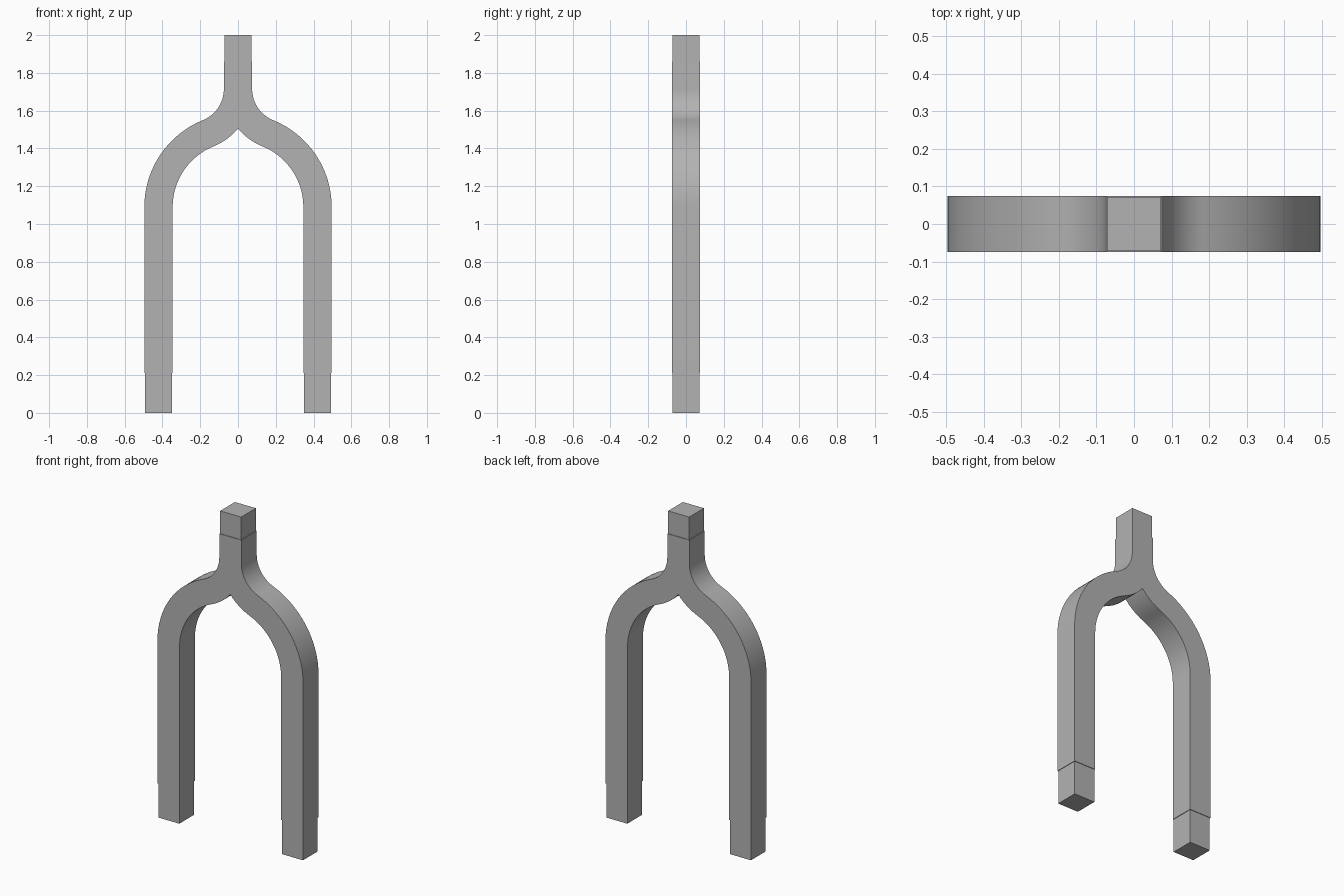
import bpy, bmesh
from math import sin, cos, acos, radians

cube = bpy.data.objects.get("Cube")
if cube:
    bpy.data.objects.remove(cube, do_unlink=True)

grey = bpy.data.materials.new("plain_grey")
grey.use_nodes = True
colour = (0.45, 0.45, 0.45, 1)
grey.diffuse_color = colour
grey.node_tree.nodes["Principled BSDF"].inputs["Base Color"].default_value = colour

HALF = 0.075            # half thickness of the square bar
LEG_X = 0.421           # leg centre line, also the shoulder radius
SHOULDER_Z = 1.09
LEG_END, STEM_END = 0.21, 1.86
TIP = 0.0715            # half thickness of the end plugs


def finish(bm, name):
    bmesh.ops.recalc_face_normals(bm, faces=bm.faces)
    mesh = bpy.data.meshes.new(name)
    bm.to_mesh(mesh)
    bm.free()
    mesh.materials.append(grey)
    obj = bpy.data.objects.new(name, mesh)
    bpy.context.collection.objects.link(obj)
    return obj


# Stations of one side: (inner point, outer point), leg end up to stem end
r_out, r_in = LEG_X + HALF, LEG_X - HALF
stations = [((r_in, LEG_END), (r_out, LEG_END))]
bend = radians(68)
for i in range(17):
    a = bend * i / 16
    stations.append(tuple((r * cos(a), SHOULDER_Z + r * sin(a)) for r in (r_in, r_out)))

# Reverse curve into the stem, its inner edge stopping at the centre plane
fillet = (r_out * cos(bend) - HALF) / (1 - cos(bend))
cx = HALF + fillet
cz = SHOULDER_Z + (r_out + fillet) * sin(bend)
crotch = acos(cx / (fillet + 2 * HALF))
angles = [bend + (crotch - bend) * i / 7 for i in range(1, 8)]
angles += [crotch * (1 - i / 9) for i in range(1, 10)]
for a in angles:
    reach = min(fillet + 2 * HALF, cx / cos(a))
    stations.append(((cx - reach * cos(a), cz - reach * sin(a)),
                     (cx - fillet * cos(a), cz - fillet * sin(a))))
stations.append(((0, STEM_END), (HALF, STEM_END)))

# Forked body: both sides as a flat strip, welded and given depth
bm = bmesh.new()
for side in (-1, 1):
    rows = [[bm.verts.new((side * x, -HALF, z)) for x, z in pair] for pair in stations]
    for low, high in zip(rows, rows[1:]):
        bm.faces.new((low[0], low[1], high[1], high[0]))
bmesh.ops.remove_doubles(bm, verts=bm.verts, dist=0.0001)
bmesh.ops.recalc_face_normals(bm, faces=bm.faces)
extruded = bmesh.ops.extrude_face_region(bm, geom=bm.faces[:], use_keep_orig=True)
moved = [g for g in extruded["geom"] if isinstance(g, bmesh.types.BMVert)]
bmesh.ops.translate(bm, verts=moved, vec=(0, 2 * HALF, 0))
body = finish(bm, "forked_body")
bpy.context.view_layer.objects.active = body
body.select_set(True)
bpy.ops.object.shade_smooth_by_angle(angle=radians(30))


# Slightly slimmer end plugs
def plug(name, x, bottom, top):
    bm = bmesh.new()
    bmesh.ops.create_cube(bm, size=1)
    for v in bm.verts:
        v.co = (x + 2 * TIP * v.co.x, 2 * TIP * v.co.y, top if v.co.z > 0 else bottom)
    finish(bm, name)


plug("left_leg_plug", LEG_X, 0, LEG_END + 0.02)
plug("right_leg_plug", -LEG_X, 0, LEG_END + 0.02)
plug("stem_plug", 0, STEM_END - 0.02, 2)
